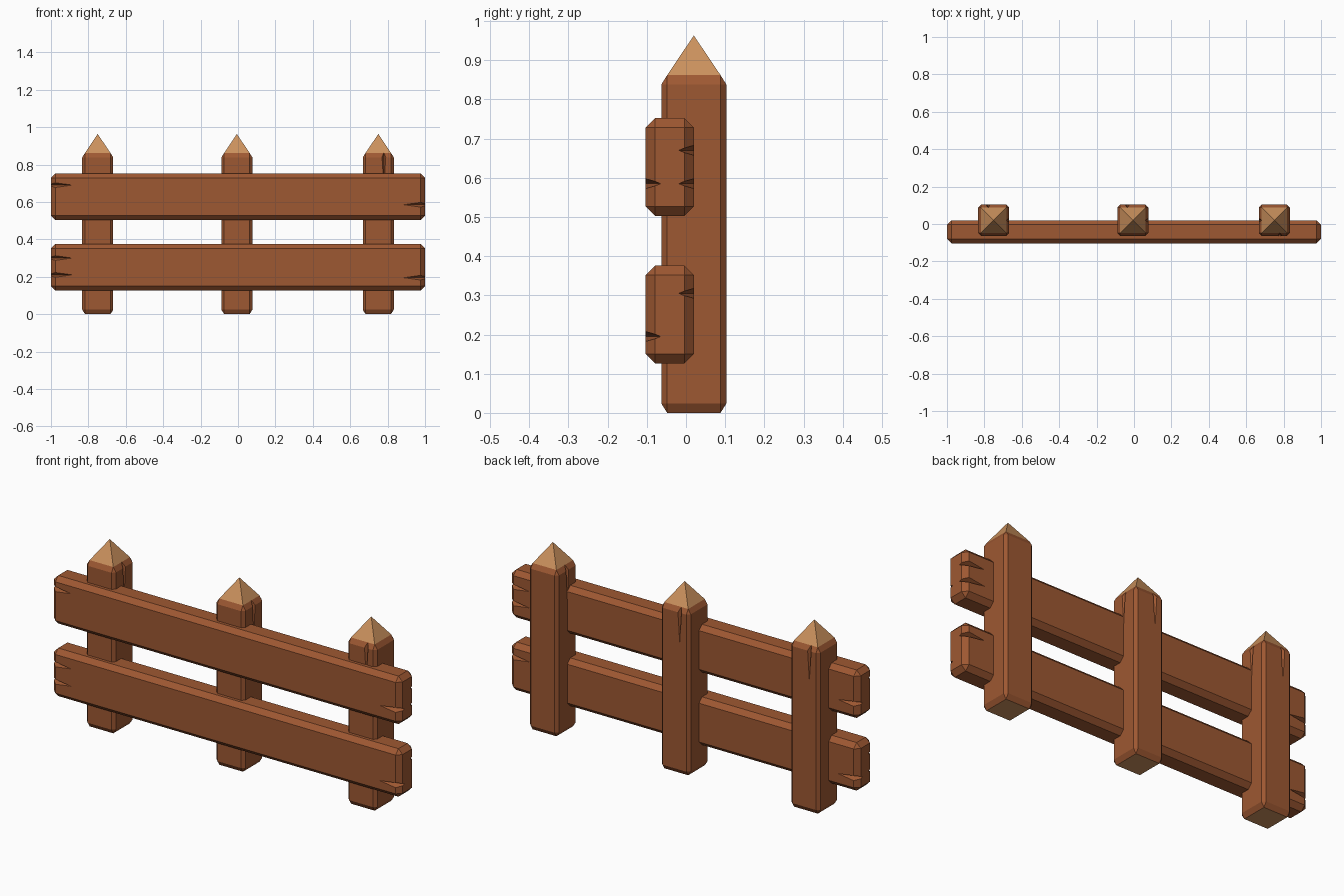
import bpy, bmesh
from mathutils import Vector

if "Cube" in bpy.data.objects:
    bpy.data.objects.remove(bpy.data.objects["Cube"])


def material(name, rgb):
    m = bpy.data.materials.new(name)
    lin = [c / 12.92 if c <= 0.04045 else ((c + 0.055) / 1.055) ** 2.4
           for c in (v / 255 for v in rgb)]
    m.diffuse_color = (*lin, 1)
    m.use_nodes = True
    m.node_tree.nodes["Principled BSDF"].inputs["Base Color"].default_value = m.diffuse_color
    return m


BROWN = material("brown wood", (158, 88, 50))
CUT = material("pale cut wood", (203, 145, 93))


def add_hull(bm, points):
    """Add a convex solid around the points, with flat areas merged."""
    verts = [bm.verts.new(p) for p in points]
    bmesh.ops.convex_hull(bm, input=verts)


def finish(bm, name):
    bmesh.ops.dissolve_limit(bm, angle_limit=0.01, verts=bm.verts[:], edges=bm.edges[:])
    bmesh.ops.recalc_face_normals(bm, faces=bm.faces[:])
    mesh = bpy.data.meshes.new(name)
    bm.to_mesh(mesh)
    bm.free()
    ob = bpy.data.objects.new(name, mesh)
    bpy.context.collection.objects.link(ob)
    return ob


def chamfered_box(center, half, bevel):
    """Corner points of a box with all edges chamfered."""
    pts = []
    for axis in range(3):
        for sx in (-1, 1):
            for sy in (-1, 1):
                for sz in (-1, 1):
                    s = (sx, sy, sz)
                    pts.append([center[i] + s[i] * (half[i] - (0 if i == axis else bevel[i]))
                                for i in range(3)])
    return pts


def crack(bm, start, along, out, width, depth, length):
    """Tapered wedge running from the end of a board along one face."""
    p, a, n = Vector(start), Vector(along), Vector(out)
    w = a.cross(n) * width
    k = 1.3
    lift = n * depth * 0.3
    base = [p + lift + w * k, p + lift - w * k, p - n * depth]
    back = [v - a * 0.01 for v in base]
    tip = p + a * length + n * 0.002
    add_hull(bm, base + back + [tip])


def carve(ob, cutter_bm):
    """Cut the cracks out of a part."""
    cutter = finish(cutter_bm, "crack_cutter")
    cutter.hide_render = True
    mod = ob.modifiers.new("cracks", 'BOOLEAN')
    mod.operation, mod.solver, mod.object = 'DIFFERENCE', 'EXACT', cutter
    bpy.context.view_layer.objects.active = ob
    bpy.ops.object.modifier_apply(modifier=mod.name)
    bpy.data.objects.remove(cutter)


# Posts: chamfered square stakes with pale pointed tops; the right one is turned round
PY, HALF = 0.02, 0.083
for name, x, turn in (("left_post", -0.75, 1), ("middle_post", -0.006, 1), ("right_post", 0.75, -1)):
    bm = bmesh.new()
    pts = chamfered_box((x, PY, 0.431), (HALF, HALF, 0.431), (0.015, 0.015, 0.024))
    add_hull(bm, pts + [(x, PY, 0.963)])
    post = finish(bm, name)
    cuts = bmesh.new()
    crack(cuts, (x - 0.03 * turn, PY + HALF * turn, 0.852), (0, 0, -1), (0, turn, 0), 0.011, 0.016, 0.19)
    crack(cuts, (x + HALF * turn, PY, 0.852), (0, 0, -1), (turn, 0, 0), 0.011, 0.016, 0.19)
    carve(post, cuts)
    post.data.materials.clear()
    post.data.materials.append(BROWN)
    post.data.materials.append(CUT)
    for f in post.data.polygons:
        f.material_index = int(f.center.z > 0.865 or (f.normal.z < -0.95 and f.center.z < 0.01))

# Rails: chamfered boards with cracks (end side, face side, height) at their ends
FRONT, BACK = -0.103, 0.02
rails = (
    ("upper_rail", 0.6275, ((-1, -1, 0.69), (1, -1, 0.585), (1, 1, 0.585), (1, 1, 0.67), (-1, 1, 0.585))),
    ("lower_rail", 0.251, ((-1, -1, 0.30), (-1, -1, 0.21), (1, -1, 0.195), (1, 1, 0.305), (-1, 1, 0.20))),
)
for name, z, cracks in rails:
    bm = bmesh.new()
    add_hull(bm, chamfered_box((0, (FRONT + BACK) / 2, z), (1, (BACK - FRONT) / 2, 0.1245),
                               (0.024, 0.024, 0.024)))
    rail = finish(bm, name)
    cuts = bmesh.new()
    for end, side, h in cracks:
        crack(cuts, (end, BACK if side > 0 else FRONT, h), (-end, 0, 0), (0, side, 0), 0.016, 0.038, 0.12)
    carve(rail, cuts)
    rail.data.materials.clear()
    rail.data.materials.append(BROWN)
    for f in rail.data.polygons:
        f.material_index = 0
